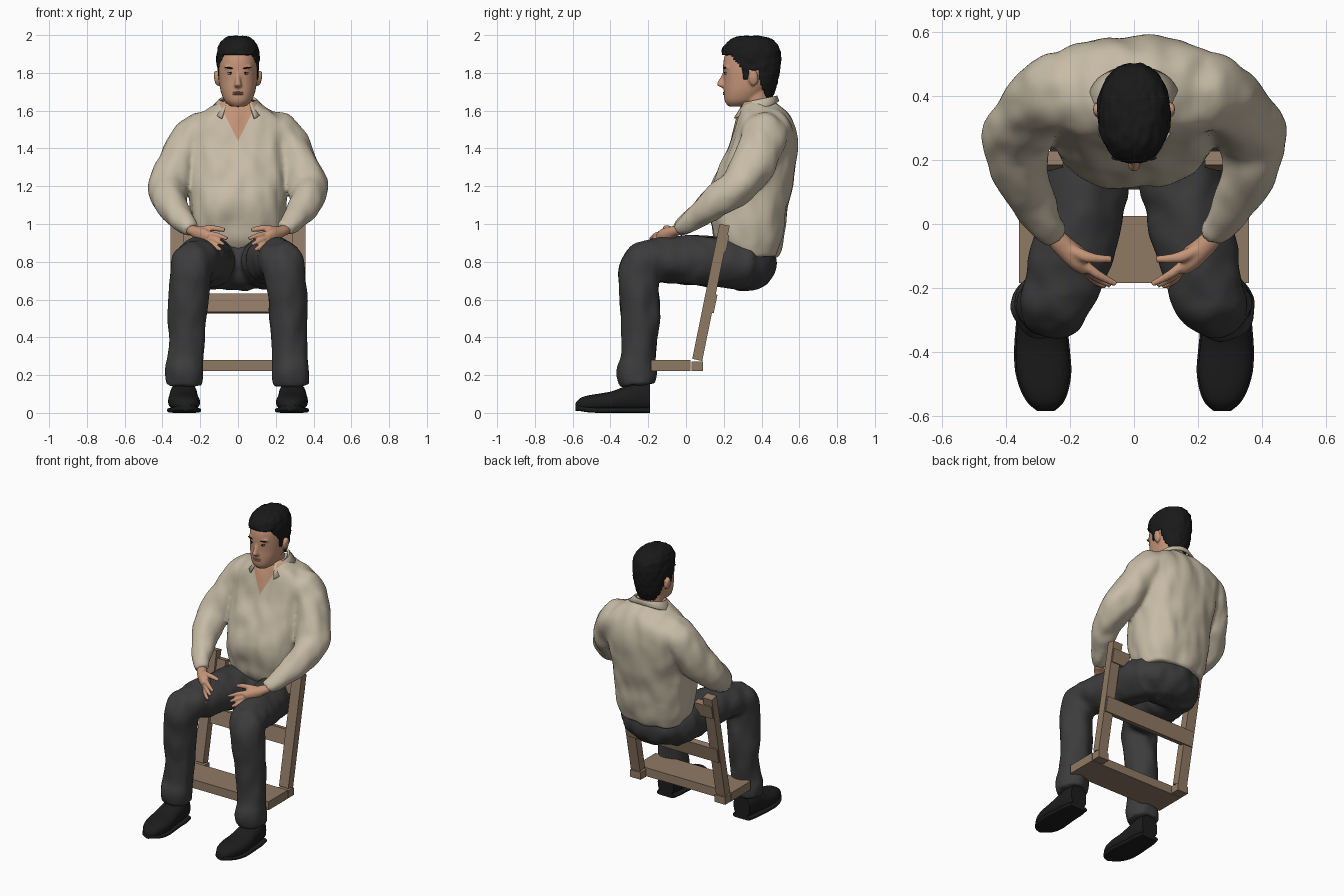
import bpy, bmesh, math
from mathutils import Vector, Matrix, noise

cube = bpy.data.objects.get("Cube")
if cube:
    bpy.data.objects.remove(cube, do_unlink=True)


def material(name, r, g, b):
    m = bpy.data.materials.new(name)
    m.use_nodes = True
    m.diffuse_color = (r, g, b, 1)
    bsdf = next(n for n in m.node_tree.nodes if n.type == 'BSDF_PRINCIPLED')
    bsdf.inputs["Base Color"].default_value = (r, g, b, 1)
    bsdf.inputs["Roughness"].default_value = 0.8
    return m


SHIRT = material("cream cloth", .57, .50, .38)
SKIN = material("skin", .56, .30, .19)
CLOTH = material("charcoal cloth", .045, .045, .047)
LEATHER = material("black leather", .012, .012, .013)
HAIR = material("black hair", .01, .01, .01)
WOOD = material("wood", .28, .195, .13)
LIP = material("lips", .40, .19, .13)
EYE = material("eye white", .5, .46, .42)
X = Vector((1, 0, 0))


def spline(secs, k):
    """Smoothly resample a list of sections."""
    out = []
    for i in range(len(secs) - 1):
        a, b, c, d = (secs[min(max(i + j, 0), len(secs) - 1)] for j in (-1, 0, 1, 2))
        for s in range(k):
            t = s / k
            out.append([q + .5 * t * (r - p + t * (2 * p - 5 * q + 4 * r - w + t * (3 * (q - r) + w - p)))
                        for p, q, r, w in zip(a, b, c, d)])
    return out + [list(secs[-1])]


def loft(bm, secs, side=1, axis=None, n=32, k=5, power=2.0):
    """Skin rings (x, y, z, half width, half depth) along a path."""
    rows = spline(secs, k)
    mids = [Vector((side * r[0], r[1], r[2])) for r in rows]
    rings = []
    for i, r in enumerate(rows):
        t = Vector(axis) if axis else (mids[min(i + 1, len(mids) - 1)] - mids[max(i - 1, 0)]).normalized()
        u = (X - t * X.dot(t)).normalized()
        v = t.cross(u)
        ring = []
        for j in range(n):
            a = 2 * math.pi * j / n
            c, s = math.cos(a), math.sin(a)
            cu = math.copysign(abs(c) ** (2 / power), c) * r[3]
            cv = math.copysign(abs(s) ** (2 / power), s) * r[4]
            ring.append(bm.verts.new(mids[i] + u * cu + v * cv))
        rings.append(ring)
    for p, q in zip(rings, rings[1:]):
        for j in range(n):
            bm.faces.new((p[j], p[(j + 1) % n], q[(j + 1) % n], q[j]))
    bm.faces.new(rings[0][::-1])
    bm.faces.new(rings[-1])


def ball(bm, pos, size, turn=0.0):
    bmesh.ops.create_uvsphere(bm, u_segments=20, v_segments=12, radius=1,
                              matrix=Matrix.Translation(pos) @ Matrix.Rotation(turn, 4, 'Y')
                              @ Matrix.Diagonal((*size, 1)))


def finish(name, bm, mat, angle=60):
    bmesh.ops.recalc_face_normals(bm, faces=bm.faces[:])
    me = bpy.data.meshes.new(name)
    bm.to_mesh(me)
    bm.free()
    me.materials.append(mat)
    me.shade_smooth()
    me.set_sharp_from_angle(angle=math.radians(angle))
    ob = bpy.data.objects.new(name, me)
    bpy.context.collection.objects.link(ob)
    return ob


def fuse(ob, voxel, rounds, fold):
    """Melt overlapping parts into one skin and add soft cloth folds."""
    mod = ob.modifiers.new("fuse", 'REMESH')
    mod.mode, mod.voxel_size = 'VOXEL', voxel
    mod = ob.modifiers.new("soften", 'SMOOTH')
    mod.factor, mod.iterations = .5, rounds
    dg = bpy.context.evaluated_depsgraph_get()
    me = bpy.data.meshes.new_from_object(ob.evaluated_get(dg))
    mat = ob.data.materials[0]
    ob.modifiers.clear()
    ob.data = me
    me.materials.clear()
    me.materials.append(mat)
    if fold:
        moves = [v.normal * fold * noise.noise(Vector((v.co.x * 13, v.co.y * 13, v.co.z * 7)))
                 for v in me.vertices]
        for v, m in zip(me.vertices, moves):
            v.co += m
    me.shade_smooth()


# Shirt: body and two sleeves running out of the shoulder line
UP = (0, 0, 1)
bm = bmesh.new()
loft(bm, [(0, .36, .825, .21, .125), (0, .335, .9, .24, .175), (0, .33, .98, .25, .195),
          (0, .327, 1.1, .255, .217), (0, .362, 1.25, .265, .21), (0, .405, 1.4, .285, .183),
          (0, .415, 1.5, .285, .163), (0, .41, 1.57, .23, .14), (0, .395, 1.62, .14, .108),
          (0, .385, 1.65, .085, .085)], axis=UP, power=2.5)
for s in (1, -1):
    loft(bm, [(.13, .415, 1.53, .075, .1), (.215, .415, 1.495, .093, .115), (.272, .405, 1.425, .102, .12),
              (.322, .35, 1.305, .106, .115), (.372, .262, 1.19, .106, .098), (.35, .14, 1.1, .084, .082),
              (.287, .015, 1.012, .06, .056), (.245, -.04, .968, .046, .04)], side=s)
shirt = finish("shirt", bm, SHIRT)
fuse(shirt, .013, 5, .012)

# Open neck: cut a V and colour the chest inside it
shirt.data.materials.append(SKIN)
bm = bmesh.new()
bm.from_mesh(shirt.data)
for s in (1, -1):
    near = [f for f in bm.faces if f.calc_center_median().y < .32 and f.calc_center_median().z > 1.4]
    geom = list({e for f in near for e in f.edges} | {v for f in near for v in f.verts}) + near
    bmesh.ops.bisect_plane(bm, geom=geom, plane_co=(0, 0, 1.44), plane_no=(s, 0, -.5))
for f in bm.faces:
    c = f.calc_center_median()
    if c.y < .4 and abs(c.x) < (c.z - 1.44) * .5:
        f.material_index = 1
bm.to_mesh(shirt.data)
bm.free()

# Collar: folded band open at the front
bm = bmesh.new()
rows = []
for i in range(33):
    a = math.radians(36 + 288 * i / 32)
    back = (1 - math.cos(a)) / 2
    dx, dy = math.sin(a), -math.cos(a)
    rows.append([bm.verts.new((dx * w, .385 + dy * d, z)) for w, d, z in (
        (.088, .085, 1.63 + .045 * back), (.10, .098, 1.64 + .04 * back),
        (.155 - .02 * back, .167 - .058 * back, 1.535 + .115 * back ** .6))])
for p, q in zip(rows, rows[1:]):
    for j in range(2):
        bm.faces.new((p[j], p[j + 1], q[j + 1], q[j]))
collar = finish("collar", bm, SHIRT)
collar.modifiers.new("thickness", 'SOLIDIFY').thickness = .012

# Trousers: hips and two bent legs
bm = bmesh.new()
ball(bm, (0, .315, .79), (.235, .165, .145))
for s in (1, -1):
    loft(bm, [(.12, .33, .785, .125, .135), (.15, .15, .80, .135, .135), (.185, -.05, .81, .13, .125),
              (.22, -.185, .808, .118, .11), (.243, -.24, .77, .112, .113), (.257, -.25, .67, .106, .106),
              (.267, -.243, .5, .1, .1), (.273, -.25, .3, .094, .09), (.282, -.26, .215, .104, .104),
              (.284, -.255, .145, .098, .092)], side=s)
fuse(finish("trousers", bm, CLOTH), .013, 5, .012)

# Shoes: upper and sole lofted heel to toe
for s, label in ((1, "left"), (-1, "right")):
    upper, sole = bmesh.new(), bmesh.new()
    shape = [(-.19, .287, .06, .15), (-.25, .288, .072, .155), (-.32, .289, .076, .132), (-.39, .288, .082, .105),
             (-.46, .284, .083, .092), (-.52, .28, .07, .082), (-.56, .277, .05, .068), (-.585, .276, .022, .042)]
    loft(upper, [(x, y, .01 + h / 2, w, h / 2) for y, x, w, h in shape],
         side=s, axis=(0, -1, 0), power=2.4)
    loft(sole, [(x, y, .014 + max(0, -.5 - y) * .16, w + .005, .014) for y, x, w, h in shape],
         side=s, axis=(0, -1, 0), power=4)
    finish(label + "_shoe", upper, LEATHER)
    finish(label + "_sole", sole, LEATHER, 40)

# Hands: palm, thumb and four spread fingers
for s, label in ((1, "left"), (-1, "right")):
    bm = bmesh.new()
    loft(bm, [(.255, -.03, .97, .03, .027), (.225, -.065, .96, .034, .03),
              (.18, -.105, .935, .035, .046), (.15, -.13, .915, .025, .042)], side=s, n=20)
    loft(bm, [(.21, -.075, .965, .02, .02), (.14, -.105, .978, .018, .016),
              (.07, -.11, .968, .011, .011)], side=s, n=14)
    for i in range(4):
        loft(bm, [(.17, -.115, .95 - .018 * i, .016, .016),
                  (.115 + .008 * i, -.157 - .006 * i, .942 - .027 * i, .014, .014),
                  (.057 + .016 * i, -.188 - .004 * i, .922 - .03 * i, .009, .009)], side=s, n=14)
    fuse(finish(label + "_hand", bm, SKIN), .006, 2, 0)

# Head, neck, nose and ears
bm = bmesh.new()
loft(bm, [(0, .275, 1.622, .038, .05), (0, .29, 1.65, .07, .085), (0, .31, 1.70, .091, .11),
          (0, .33, 1.76, .101, .13), (0, .338, 1.82, .104, .142), (0, .34, 1.88, .1, .138),
          (0, .345, 1.94, .08, .115), (0, .345, 1.975, .04, .06)], axis=UP, power=2.2)
loft(bm, [(0, .385, 1.55, .085, .08), (0, .375, 1.63, .076, .078), (0, .36, 1.72, .074, .08)], axis=UP)
loft(bm, [(0, .21, 1.815, .007, .01), (0, .2, 1.78, .01, .016), (0, .19, 1.75, .016, .023),
          (0, .19, 1.735, .021, .026), (0, .203, 1.722, .015, .016)], axis=UP, n=16)
for s in (1, -1):
    ball(bm, (s * .114, .358, 1.772), (.013, .026, .042), s * .15)
    ball(bm, (s * .04, .22, 1.83), (.034, .018, .01))
fuse(finish("head", bm, SKIN), .007, 3, 0)

# Face details
for s, label in ((1, "left"), (-1, "right")):
    for part, mat, pos, size, turn in (
            ("_eye", EYE, (s * .039, .212, 1.797), (.017, .009, .0065), 0),
            ("_iris", HAIR, (s * .039, .205, 1.798), (.0065, .004, .006), 0),
            ("_eyelid", HAIR, (s * .039, .21, 1.804), (.019, .008, .0022), s * .1),
            ("_eyebrow", HAIR, (s * .043, .207, 1.826), (.028, .009, .0045), -s * .15)):
        bm = bmesh.new()
        ball(bm, pos, size, turn)
        finish(label + part, bm, mat)
bm = bmesh.new()
for dz in (.004, -.005):
    ball(bm, (0, .205, 1.692 + dz), (.028, .01, .005))
finish("lips", bm, LIP)


# Hair: cap trimmed along a hairline that drops toward the nape
def hairline(y):
    if y < .235:
        return 1.895
    if y < .3:
        return 1.895 - (y - .235) * 1.1
    if y < .335:
        return 1.765
    return 1.81 if y < .385 else max(1.67, 1.79 - (y - .385) * 3)


bm = bmesh.new()
loft(bm, [(0, .36, 1.66, .07, .092), (0, .356, 1.72, .096, .12), (0, .35, 1.78, .107, .141),
          (0, .347, 1.85, .113, .154), (0, .345, 1.92, .11, .153), (0, .345, 1.965, .09, .125),
          (0, .345, 1.99, .055, .08), (0, .345, 1.997, .012, .02)], axis=UP, n=80, k=8, power=2.2)
for v in bm.verts:
    d = Vector((v.co.x, v.co.y - .345, (v.co.z - 1.85) * .8)).normalized()
    v.co += d * .006 * noise.noise(Vector((v.co.x * 60, v.co.y * 25, v.co.z * 30)))
bmesh.ops.delete(bm, geom=[f for f in bm.faces if f.calc_center_median().z
                           < hairline(f.calc_center_median().y)], context='FACES')
hair = finish("hair", bm, HAIR)
hair.modifiers.new("thickness", 'SOLIDIFY').thickness = .014


# Chair: leaning posts, end blocks, cross rail and a low plank
def box(name, pos, size, lean=0.0):
    bm = bmesh.new()
    bmesh.ops.create_cube(bm, size=1, matrix=Matrix.Translation(pos) @ Matrix.Rotation(-lean, 4, 'X')
                          @ Matrix.Diagonal((*size, 1)))
    finish(name, bm, WOOD, 30)


LEAN = .2
for s, label in ((1, "left"), (-1, "right")):
    box(label + "_post", (s * .322, .132, .638), (.07, .054, .73), LEAN)
    box(label + "_foot_block", (s * .32, .06, .247), (.08, .06, .05))
    box(label + "_top_block", (s * .287, .198, .9), (.13, .045, .09), LEAN)
box("lower_rail", (0, .137, .58), (.7, .04, .1), LEAN)
box("low_plank", (0, -.08, .25), (.72, .21, .058))
